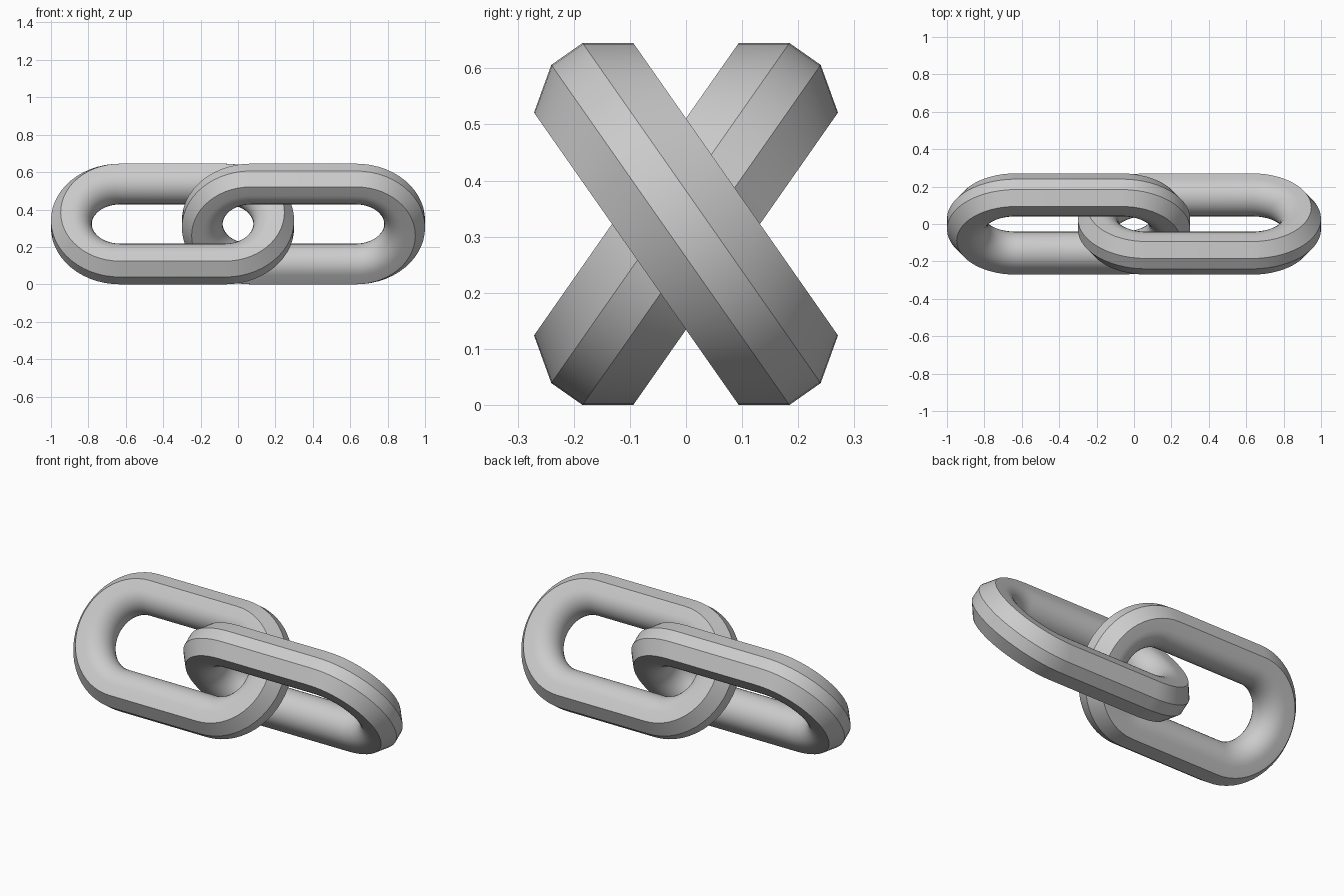
import bpy, bmesh, math
from mathutils import Matrix, Vector

cube = bpy.data.objects.get("Cube")
if cube:
    bpy.data.objects.remove(cube, do_unlink=True)

# Plain grey metal
steel = bpy.data.materials.new("grey_steel")
steel.use_nodes = True
colour = (0.6, 0.6, 0.6, 1)
steel.diffuse_color = colour
steel.node_tree.nodes["Principled BSDF"].inputs["Base Color"].default_value = colour

HALF_STRAIGHT = 0.28    # half the straight run of a link
BAR_CENTRE = 0.26       # bar centre, measured from the link's long axis
BAR_RADIUS = 0.108
TILT = math.radians(35)
ARC_STEPS = 28
INNER_STEPS = 16

# Bar section (distance from axis, depth): chamfered outside, half round inside
section = [(0.318, -0.108), (0.37, -0.034), (0.37, 0.034), (0.318, 0.108)]
for i in range(INNER_STEPS + 1):
    a = math.pi / 2 + math.pi * i / INNER_STEPS
    section.append((BAR_CENTRE + BAR_RADIUS * math.cos(a), BAR_RADIUS * math.sin(a)))


def make_link(name, x, tilt):
    """Sweep the section around a stadium-shaped loop, then tilt the link."""
    bm = bmesh.new()
    rings = []
    for side in (1, -1):
        for i in range(ARC_STEPS + 1):
            a = math.pi * i / ARC_STEPS - side * math.pi / 2
            c, s = math.cos(a), math.sin(a)
            rings.append([bm.verts.new((side * HALF_STRAIGHT + r * c, d, r * s))
                          for r, d in section])
    n = len(section)
    for k, ring in enumerate(rings):
        following = rings[(k + 1) % len(rings)]
        for j in range(n):
            m = (j + 1) % n
            bm.faces.new((ring[j], ring[m], following[m], following[j]))
    bmesh.ops.recalc_face_normals(bm, faces=bm.faces)
    bm.transform(Matrix.Rotation(tilt, 4, 'X'))
    mesh = bpy.data.meshes.new(name)
    bm.to_mesh(mesh)
    bm.free()
    mesh.materials.append(steel)
    link = bpy.data.objects.new(name, mesh)
    link.location = Vector((x, 0, 0.3225))
    bpy.context.collection.objects.link(link)
    bpy.ops.object.select_all(action='DESELECT')
    link.select_set(True)
    bpy.context.view_layer.objects.active = link
    bpy.ops.object.shade_smooth_by_angle(angle=math.radians(30))


# Two interlocked links, tilted opposite ways
make_link("right_chain_link", -0.35, -TILT)
make_link("left_chain_link", 0.35, TILT)
